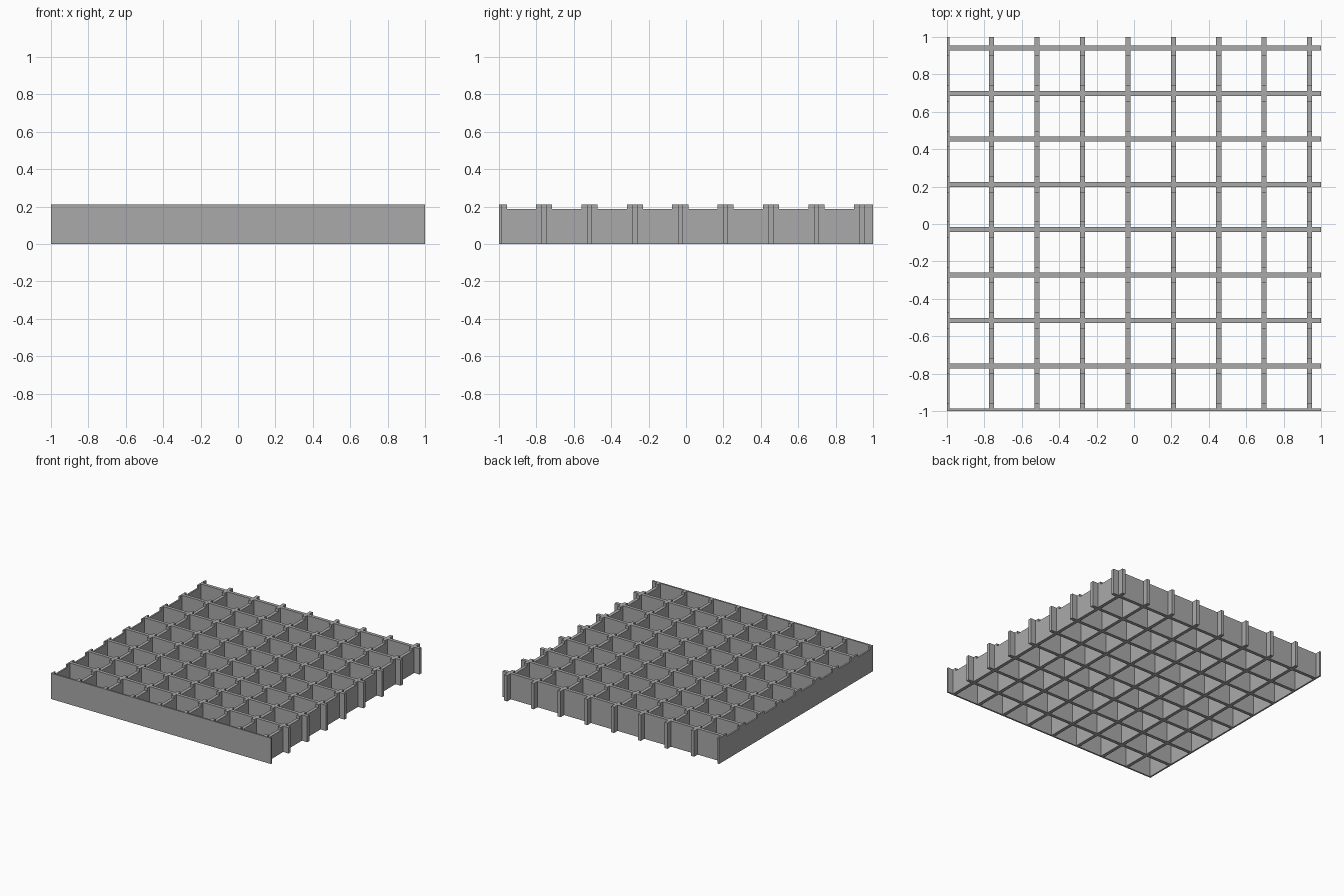
import bpy, bmesh

if "Cube" in bpy.data.objects:
    bpy.data.objects.remove(bpy.data.objects["Cube"])

H = 0.212         # full height of the grating
LOW = 0.188       # height of the recessed edge between the crossings
T = 0.0135        # half thickness of a bar
TAB = 0.043       # half length of the raised tab at each crossing
PITCH = 0.2428
START_X, START_Y = -0.761, -0.759

grey = bpy.data.materials.new("steel grey")
grey.diffuse_color = (0.4, 0.4, 0.4, 1)
grey.use_nodes = True
grey.node_tree.nodes["Principled BSDF"].inputs["Base Color"].default_value = grey.diffuse_color


def spans(start):
    """Half bar on the low edge, then eight full bars."""
    return [(-1.0, -0.987)] + [(start + PITCH * i - T, start + PITCH * i + T)
                               for i in range(8)]


def extrude_profile(bm, profile, x0, x1):
    """Solid from a (y, z) outline, extruded along x."""
    face = bm.faces.new([bm.verts.new((x0, y, z)) for y, z in profile])
    out = bmesh.ops.extrude_face_region(bm, geom=[face])
    verts = [v for v in out["geom"] if isinstance(v, bmesh.types.BMVert)]
    bmesh.ops.translate(bm, verts=verts, vec=(x1 - x0, 0, 0))


def finish(bm, name):
    bmesh.ops.recalc_face_normals(bm, faces=bm.faces)
    mesh = bpy.data.meshes.new(name)
    bm.to_mesh(mesh)
    bm.free()
    mesh.materials.append(grey)
    bpy.context.collection.objects.link(bpy.data.objects.new(name, mesh))


rows, columns = spans(START_Y), spans(START_X)

# Straight full-height bars running left to right
for i, (y0, y1) in enumerate(rows):
    bm = bmesh.new()
    extrude_profile(bm, [(y0, 0), (y1, 0), (y1, H), (y0, H)], -1, 1)
    finish(bm, f"bearing_bar_{i + 1}")

# Notched bars running front to back, set between the straight bars
for i, (x0, x1) in enumerate(columns):
    bm = bmesh.new()
    for (_, a), (b, _) in zip(rows, rows[1:]):
        left, right = a + TAB - T, b - TAB + T
        extrude_profile(bm, [(a, 0), (b, 0), (b, H), (right, H), (right, LOW),
                             (left, LOW), (left, H), (a, H)], x0, x1)
    # stub behind the last straight bar
    a = rows[-1][1]
    extrude_profile(bm, [(a, 0), (1, 0), (1, H), (a, H)], x0, x1)
    finish(bm, f"notched_cross_bar_{i + 1}")
